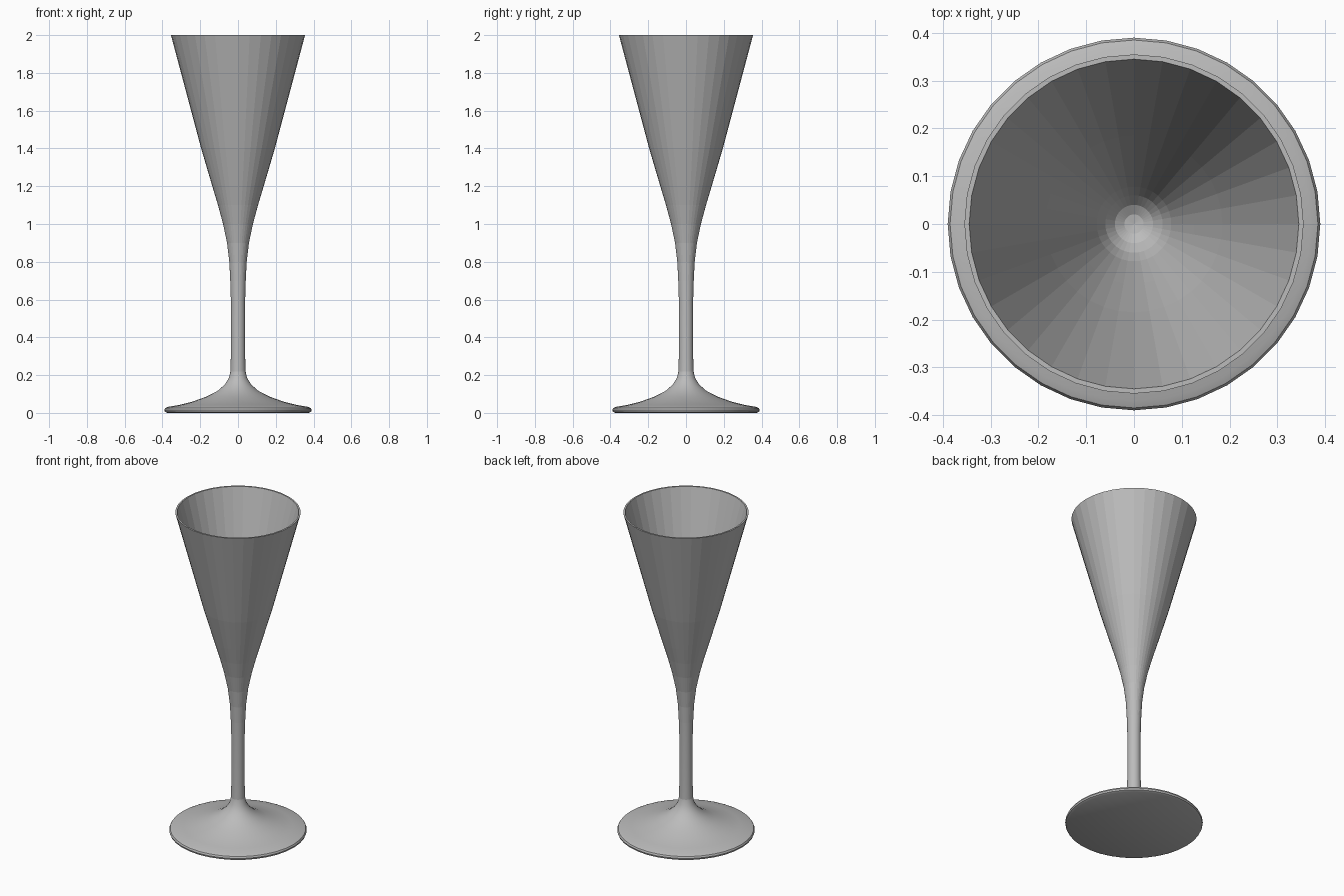
import bpy
import bmesh
import math

SIDES = 36

cube = bpy.data.objects.get("Cube")
if cube:
    bpy.data.objects.remove(cube, do_unlink=True)

grey = bpy.data.materials.new("plain grey")
grey.use_nodes = True
colour = (0.5, 0.5, 0.5, 1)
grey.diffuse_color = colour
grey.node_tree.nodes["Principled BSDF"].inputs["Base Color"].default_value = colour


def lathe(name, profile, smooth):
    """Spin (radius, height) points about z; zero radius closes to a pole."""
    bm = bmesh.new()
    rings = []
    for r, z in profile:
        count = SIDES if r > 0 else 1
        turns = [math.tau * i / SIDES for i in range(count)]
        rings.append([bm.verts.new((r * math.cos(a), r * math.sin(a), z)) for a in turns])
    for low, high in zip(rings, rings[1:]):
        for i in range(SIDES):
            j = (i + 1) % SIDES
            corners = [low[i % len(low)], low[j % len(low)],
                       high[j % len(high)], high[i % len(high)]]
            bm.faces.new(list(dict.fromkeys(corners)))
    mesh = bpy.data.meshes.new(name)
    bm.to_mesh(mesh)
    bm.free()
    mesh.materials.append(grey)
    obj = bpy.data.objects.new(name, mesh)
    bpy.context.collection.objects.link(obj)
    if smooth:
        bpy.ops.object.select_all(action="DESELECT")
        obj.select_set(True)
        bpy.context.view_layer.objects.active = obj
        bpy.ops.object.shade_smooth_by_angle(angle=math.radians(40))
    return obj


# Foot: flat underside, rounded rim, flared top
lathe("foot", [(0, 0), (0.375, 0), (0.387, 0.006), (0.39, 0.016), (0.385, 0.026),
               (0.37, 0.032), (0.31, 0.042), (0.24, 0.06), (0.17, 0.085),
               (0.11, 0.115), (0.07, 0.15), (0.048, 0.185), (0.04, 0.22)], True)

# Stem
lathe("stem", [(0.04, 0.22), (0.038, 0.3), (0.038, 0.6), (0.041, 0.7)], True)

# Bowl: outer wall, lip, inner wall and rounded well
outer = [(0.041, 0.7), (0.046, 0.8), (0.058, 0.9), (0.079, 1.0), (0.106, 1.1),
         (0.136, 1.2), (0.195, 1.4), (0.355, 2.0)]
inner = [(0.345, 2.0), (0.185, 1.4), (0.126, 1.2), (0.096, 1.1), (0.078, 1.04),
         (0.06, 1.0), (0.04, 0.975), (0.02, 0.963), (0, 0.96)]
lathe("bowl", outer + inner, False)
